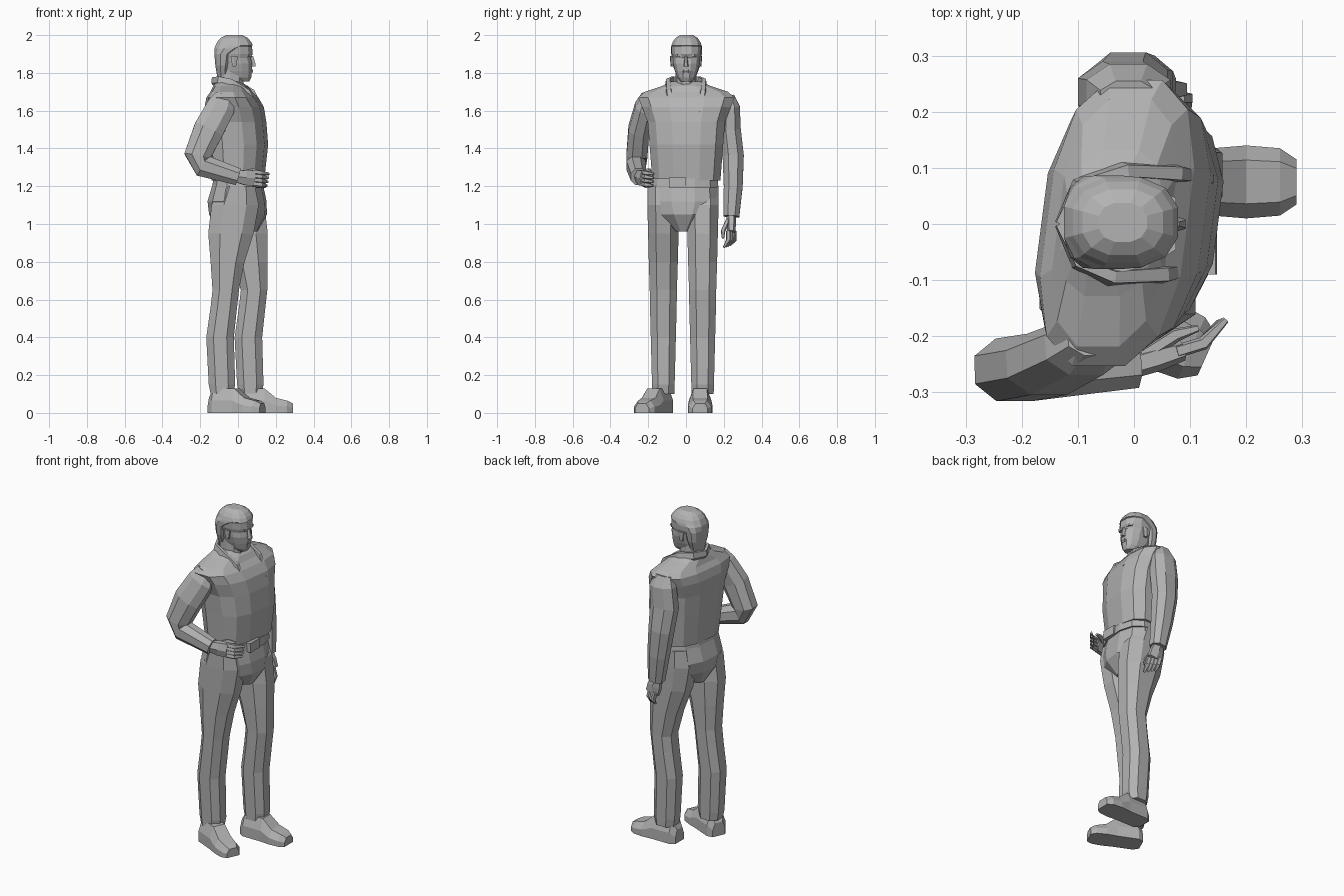
import bpy, bmesh, math
from mathutils import Vector

if "Cube" in bpy.data.objects:
    bpy.data.objects.remove(bpy.data.objects["Cube"])

grey = bpy.data.materials.new("plain grey")
grey.use_nodes = True
tone = (.45, .45, .45, 1)
grey.diffuse_color = tone
grey.node_tree.nodes["Principled BSDF"].inputs["Base Color"].default_value = tone


def skin(name, rings):
    """Join equal rings of points into one closed flat-faced object."""
    bm = bmesh.new()
    loops = [[bm.verts.new(point) for point in ring] for ring in rings]
    for lower, upper in zip(loops, loops[1:]):
        for i in range(len(lower)):
            bm.faces.new((lower[i - 1], lower[i], upper[i], upper[i - 1]))
    bm.faces.new(loops[0])
    bm.faces.new(loops[-1])
    bmesh.ops.recalc_face_normals(bm, faces=bm.faces[:])
    mesh = bpy.data.meshes.new(name)
    bm.to_mesh(mesh)
    bm.free()
    mesh.materials.append(grey)
    part = bpy.data.objects.new(name, mesh)
    bpy.context.collection.objects.link(part)


def outline(sides, power):
    """Superellipse corners, stretched to fill a unit box."""
    corners = []
    for i in range(sides):
        angle = math.tau * (i + .5) / sides
        c, s = math.cos(angle), math.sin(angle)
        corners.append((math.copysign(abs(c) ** (2 / power), c),
                        math.copysign(abs(s) ** (2 / power), s)))
    widest = max(u for u, v in corners)
    deepest = max(v for u, v in corners)
    return [(u / widest, v / deepest) for u, v in corners]


def stack(name, levels, middle=0, sides=12, power=2.4, shear=0):
    """Level sections: height, centre in x, half depth, half width."""
    shape = outline(sides, power)
    skin(name, [[(centre + depth * u + shear * width * v, middle + width * v, height)
                 for u, v in shape] for height, centre, depth, width in levels])


def tube(name, path, sizes, sides=8):
    """Limb along a path, with a half depth and half width at each point."""
    shape = outline(sides, 2.2)
    points = [Vector(point) for point in path]
    before = points[:1] + points[:-1]
    after = points[1:] + points[-1:]
    rings = []
    for point, start, end, (depth, width) in zip(points, before, after, sizes):
        tangent = (end - start).normalized()
        across = Vector((0, 1, 0))
        across = (across - tangent * across.dot(tangent)).normalized()
        deep = tangent.cross(across)
        rings.append([point + deep * depth * u + across * width * v for u, v in shape])
    skin(name, rings)


def shoe(name, heel, heading):
    """Flat-soled shoe with bevelled upper edges, pointing along a heading."""
    ahead = Vector((math.cos(heading), math.sin(heading), 0))
    aside = Vector((-ahead.y, ahead.x, 0))
    up = Vector((0, 0, 1))
    section = [(-1, 0), (1, 0), (1, .5), (.6, 1), (-.6, 1), (-1, .5)]
    stations = [(-.01, .04, .08), (.02, .06, .13), (.14, .06, .13),
                (.2, .065, .08), (.26, .06, .065), (.29, .04, .05)]
    skin(name, [[heel + ahead * along + aside * width * u + up * height * v
                 for u, v in section] for along, width, height in stations])


def hand(side, wrist, reach, spread, inward):
    """Palm, four curled fingers and a thumb, laid out on three directions."""
    reach.normalize()
    tube(side + "_palm", [wrist - reach * .01, wrist + reach * .04, wrist + reach * .09],
         [(.03, .024), (.04, .025), (.04, .02)], sides=6)
    taper = [(.012, .012), (.012, .012), (.006, .006)]
    for i in range(4):
        root = wrist + reach * .08 + spread * (i - 1.5) * .021
        bend = root + reach * .05
        tip = bend + reach * (.03 + .004 * i) + inward * .03
        tube(f"{side}_finger_{i + 1}", [root, bend, tip], taper, sides=5)
    base = wrist + reach * .02 + spread * .02 + inward * .01
    knuckle = base + reach * .06 + spread * .02 + inward * .02
    tube(side + "_thumb", [base, knuckle, knuckle + reach * .04], taper, sides=5)


# Jacket with broad shoulders, the left one slightly forward
stack("jacket", [
    (1.23, 0, .13, .18), (1.42, 0, .15, .195), (1.54, -.01, .15, .205),
    (1.62, -.02, .145, .235), (1.67, -.03, .125, .255), (1.7, -.035, .1, .22),
    (1.73, -.04, .085, .13), (1.755, -.05, .06, .08)], middle=.002, power=2.7, shear=.13)

# Hips taper into the crotch between the legs
stack("hips", [(1.24, 0, .12, .175), (1.12, -.005, .15, .187), (1.05, 0, .148, .15),
               (.96, 0, .1, .04)], middle=-.015, shear=.1)
stack("belt", [(1.19, .004, .135, .185), (1.24, .005, .13, .18)], middle=-.013, shear=.1)
stack("belt_buckle", [(1.19, .13, .018, .045), (1.245, .13, .015, .045)],
      middle=-.045, sides=4)

# Legs share one profile; the stride opens towards the feet
leg_profile = [(1.2, 0, .09), (1.1, 0, .125), (.95, 0, .12), (.8, .005, .09),
               (.65, .01, .07), (.56, 0, .07), (.4, -.02, .073), (.15, -.01, .07),
               (.1, -.01, .06)]
for side, sign in (("left", 1), ("right", -1)):
    levels = []
    for height, centre, depth in leg_profile:
        stride = sign * .075 * min(1, (1.2 - height) / .5)
        width = min(.056 + .026 * height, .6 * depth + .03)
        levels.append((height, centre + stride, depth, width))
    stack(side + "_trouser_leg", levels, middle=-.016 + sign * .104, sides=8)
shoe("left_shoe", Vector((0, .075, 0)), 0)
shoe("right_shoe", Vector((-.135, -.115, 0)), -.42)

# Sleeves: the left arm hangs, the right one bends forward at the elbow
left_wrist = Vector((.03, .24, 1.04))
right_wrist = Vector((0, -.25, 1.25))
sleeve_sizes = [(.05, .03), (.075, .05), (.08, .055), (.07, .056), (.06, .05), (.045, .042)]
tube("left_sleeve", [(-.01, .225, 1.68), (-.01, .235, 1.62), (-.02, .235, 1.5),
                     (-.01, .25, 1.36), (.01, .25, 1.2), left_wrist], sleeve_sizes)
tube("right_sleeve", [(-.07, -.205, 1.68), (-.09, -.22, 1.62), (-.155, -.25, 1.5),
                      (-.215, -.26, 1.36), (-.19, -.265, 1.31), right_wrist], sleeve_sizes)

# Hands
hand("left", left_wrist, reach=Vector((.3, 0, -1)),
     spread=Vector((.8, -.5, 0)), inward=Vector((-.3, -.8, 0)))
hand("right", right_wrist, reach=Vector((1, .3, -.1)),
     spread=Vector((0, 0, 1)), inward=Vector((0, 1, 0)))

# Neck, head and a domed cap of hair
stack("neck", [(1.68, -.03, .08, .07), (1.74, -.04, .07, .057), (1.83, -.04, .07, .056)],
      sides=10)
stack("head", [(1.755, .025, .035, .03), (1.775, 0, .07, .047), (1.81, -.01, .084, .06),
               (1.85, -.01, .084, .07), (1.88, -.02, .088, .072), (1.9, -.02, .098, .077),
               (1.94, -.02, .094, .08), (1.97, -.02, .07, .06)], middle=.002)
hair = [(1.78, -.08, .03, .05), (1.84, -.08, .04, .073), (1.9, -.075, .05, .081),
        (1.93, -.045, .08, .083)]
for rise in (.045, .065, .085, .1):
    shrink = (1 - (rise / .104) ** 2) ** .35
    hair.append((1.9 + rise, -.02, .106 * shrink, .086 * shrink))
stack("hair", hair, middle=.003)
stack("nose", [(1.835, .07, .022, .015), (1.85, .07, .022, .012), (1.89, .07, .01, .006)],
      sides=6)
stack("lips", [(1.8, .06, .016, .02), (1.81, .06, .02, .022), (1.82, .06, .016, .018)],
      sides=6)

# Mirrored ears, brows and collar halves
for side, sign in (("left", 1), ("right", -1)):
    stack(side + "_ear", [(1.835, -.02, .01, .008), (1.89, -.02, .02, .013)],
          middle=.073 * sign, sides=6)
    stack(side + "_brow", [(1.888, .06, .013, .022), (1.9, .06, .015, .022)],
          middle=.033 * sign, sides=6)
    turn = .012 * sign
    tube(side + "_collar", [(-.13, 0, 1.755), (-.1, .07 * sign, 1.757),
                            (-.03 + turn, .095 * sign, 1.745),
                            (.06 + turn, .09 * sign, 1.695),
                            (.125 + turn, .08 * sign, 1.59)],
         [(.022, .012), (.024, .012), (.024, .016), (.02, .018), (.006, .01)], sides=5)
